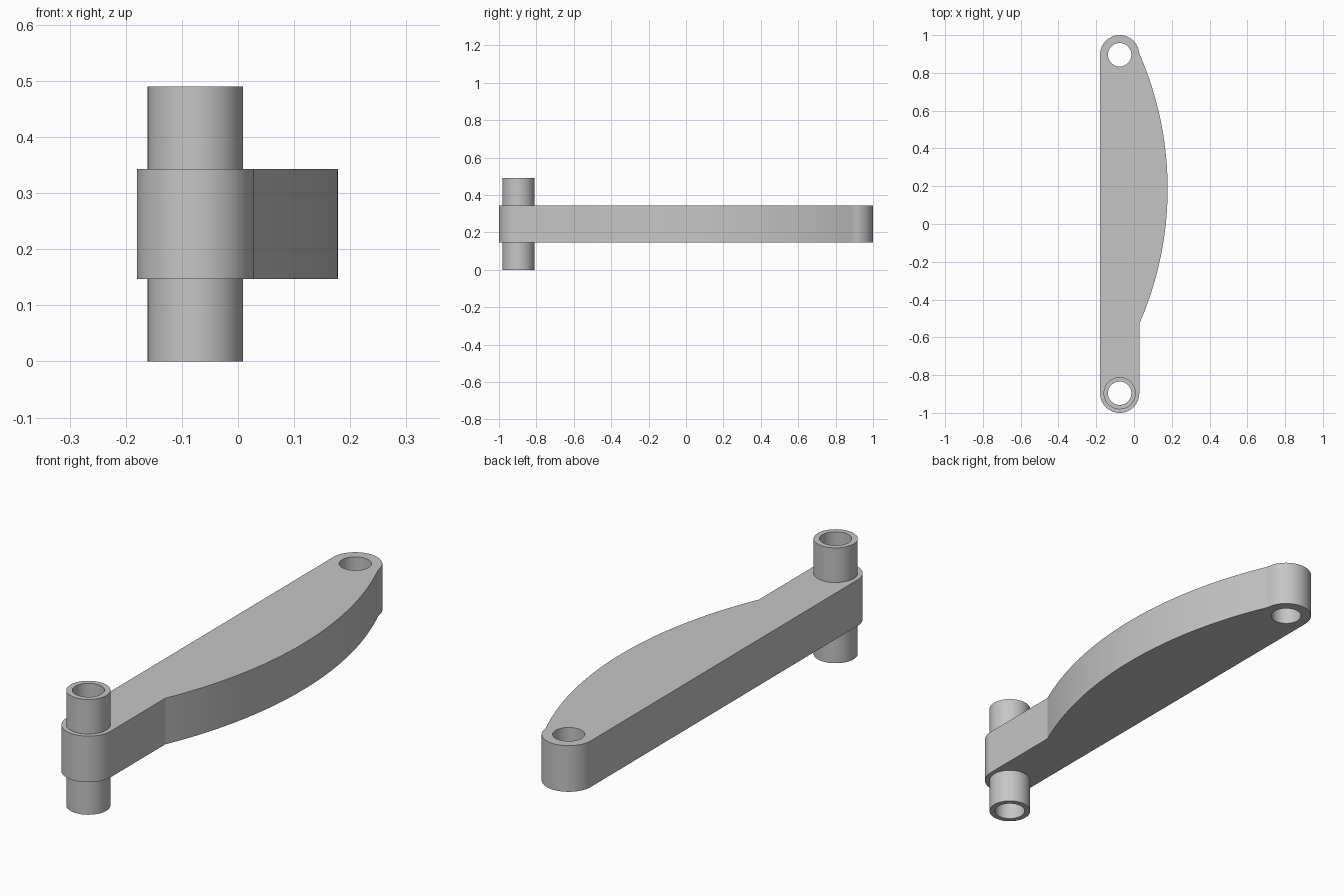
import bpy, bmesh
from math import sin, cos, pi, asin

cube = bpy.data.objects.get("Cube")
if cube:
    bpy.data.objects.remove(cube, do_unlink=True)

AXIS_X = -0.076      # both bores lie on this line
END_Y = 0.896        # distance of each bore from the middle
END_R = 0.104
TUBE_R = 0.085
BORE_R = 0.062

grey = bpy.data.materials.new("plain_grey")
grey.use_nodes = True
colour = (0.56, 0.56, 0.56, 1)
grey.diffuse_color = colour
grey.node_tree.nodes["Principled BSDF"].inputs["Base Color"].default_value = colour


def arc(cx, cy, r, a0, a1, n):
    """Points along an arc, both ends included."""
    return [(cx + r * cos(a0 + (a1 - a0) * i / n),
             cy + r * sin(a0 + (a1 - a0) * i / n)) for i in range(n + 1)]


def circle(cy, r):
    return arc(AXIS_X, cy, r, 0, 2 * pi, 64)[:-1]


def prism(name, loops, z0, z1):
    """Extrude an outline with holes from z0 to z1."""
    bm = bmesh.new()
    edges = []
    for loop in loops:
        vs = [bm.verts.new((x, y, z0)) for x, y in loop]
        edges += [bm.edges.new((vs[i - 1], vs[i])) for i in range(len(vs))]
    bmesh.ops.triangle_fill(bm, use_beauty=True, edges=edges, normal=(0, 0, 1))
    ext = bmesh.ops.extrude_face_region(bm, geom=bm.faces[:], use_keep_orig=True)
    top = [v for v in ext["geom"] if isinstance(v, bmesh.types.BMVert)]
    bmesh.ops.translate(bm, verts=top, vec=(0, 0, z1 - z0))
    bmesh.ops.recalc_face_normals(bm, faces=bm.faces[:])
    mesh = bpy.data.meshes.new(name)
    bm.to_mesh(mesh)
    bm.free()
    mesh.materials.append(grey)
    obj = bpy.data.objects.new(name, mesh)
    bpy.context.collection.objects.link(obj)
    bpy.ops.object.select_all(action='DESELECT')
    obj.select_set(True)
    bpy.context.view_layer.objects.active = obj
    bpy.ops.object.shade_smooth_by_angle(angle=pi / 9)
    return obj


# Arm: rounded ends, straight back edge and a bulging side
bulge_r, half_chord, peak_x = 1.78, 0.715, 0.178
sweep = asin(half_chord / bulge_r)
outline = (arc(AXIS_X, -END_Y, END_R, pi, 2 * pi, 32)
           + arc(peak_x - bulge_r, 0.187, bulge_r, -sweep, sweep, 48)
           + arc(AXIS_X, END_Y, END_R, 0.1, pi, 32))
prism("arm", [outline, circle(END_Y, BORE_R), circle(-END_Y, TUBE_R)], 0.147, 0.343)

# Hollow pivot tube through the front end
prism("pivot_tube", [circle(-END_Y, TUBE_R), circle(-END_Y, BORE_R)], 0, 0.49)
